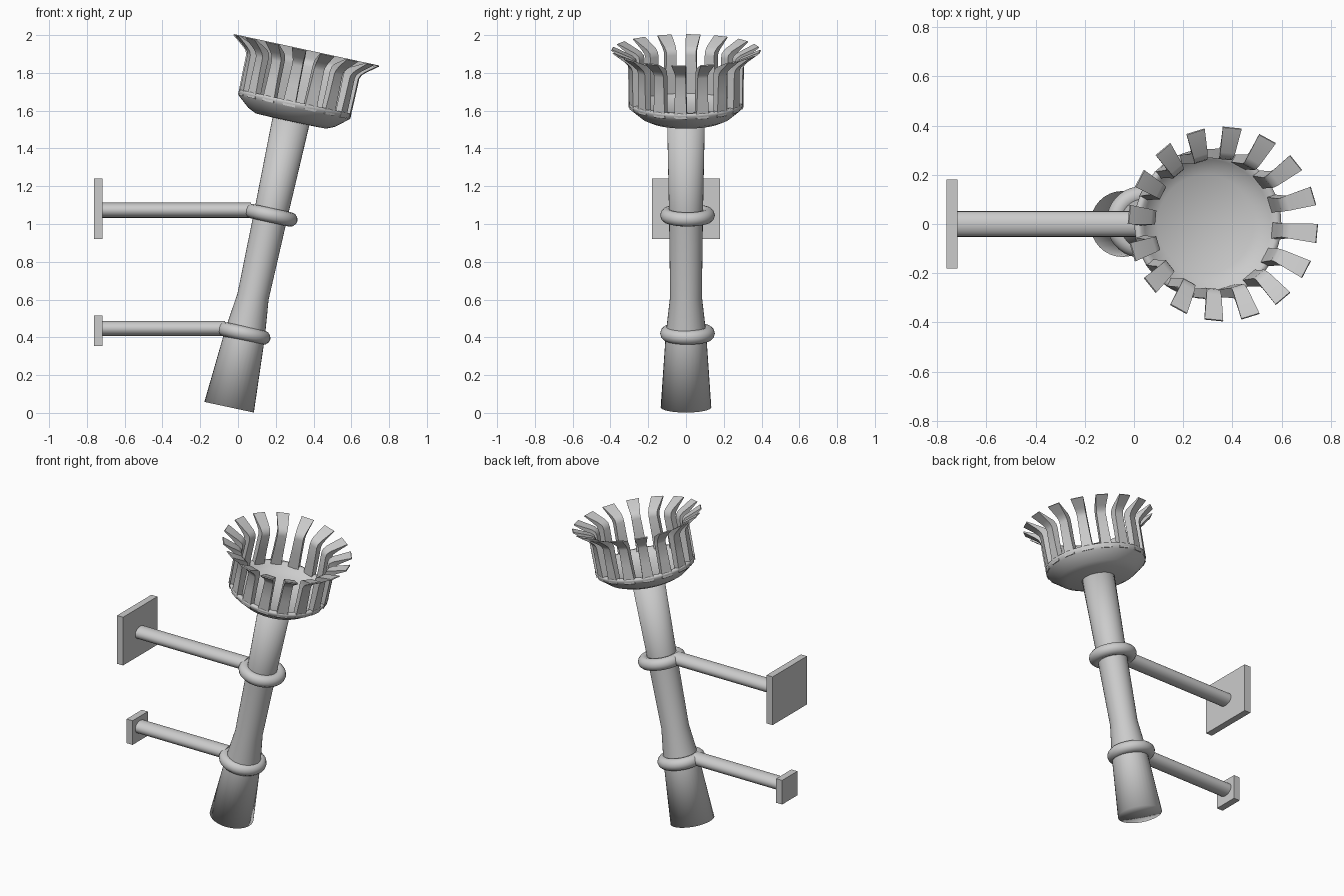
import bpy, bmesh, math
from mathutils import Matrix, Vector

if "Cube" in bpy.data.objects:
    bpy.data.objects.remove(bpy.data.objects["Cube"])

TILT = math.radians(12.2)
# local frame of the leaning torch: z runs along the shaft
TORCH = Matrix.Translation((-0.047, 0, 0.03)) @ Matrix.Rotation(TILT, 4, 'Y')

METAL = bpy.data.materials.new("grey_metal")
METAL.diffuse_color = (0.6, 0.6, 0.6, 1)
METAL.use_nodes = True
METAL.node_tree.nodes["Principled BSDF"].inputs["Base Color"].default_value = METAL.diffuse_color


def finish(name, bm, matrix=Matrix(), angle=35):
    bmesh.ops.remove_doubles(bm, verts=bm.verts, dist=1e-5)
    bmesh.ops.recalc_face_normals(bm, faces=bm.faces)
    bm.transform(matrix)
    me = bpy.data.meshes.new(name)
    bm.to_mesh(me)
    bm.free()
    me.materials.append(METAL)
    for p in me.polygons:
        p.use_smooth = True
    me.set_sharp_from_angle(angle=math.radians(angle))
    ob = bpy.data.objects.new(name, me)
    bpy.context.collection.objects.link(ob)
    return ob


def lathe(profile, n=32, closed=False):
    """Revolve (radius, height) points around z."""
    bm = bmesh.new()
    rings = [[bm.verts.new((r * math.cos(2 * math.pi * i / n),
                            r * math.sin(2 * math.pi * i / n), z))
              for i in range(n)] for r, z in profile]
    pairs = list(zip(rings, rings[1:]))
    if closed:
        pairs.append((rings[-1], rings[0]))
    for a, b in pairs:
        for i in range(n):
            j = (i + 1) % n
            bm.faces.new((a[i], a[j], b[j], b[i]))
    return bm


# shaft with a flared grip, shaded smoothly around its lower end
bm = lathe([(0, 0), (0.134, 0), (0.107, 0.4), (0.084, 0.6),
            (0.09, 1.05), (0.1, 1.57), (0, 1.57)])
finish("shaft", bm, TORCH, 180)

# shallow bowl of the fire basket
bm = lathe([(0, 1.545), (0.19, 1.55), (0.235, 1.57), (0.295, 1.62), (0.305, 1.64),
            (0.303, 1.655), (0.28, 1.655), (0.262, 1.635), (0.2, 1.60), (0, 1.595)], 48)
finish("basket_bowl", bm, TORCH, 180)

# sixteen thick upright bars that flare outward to a thin tip
BAR = [  # outer radius, outer height, inner radius, inner height, half width
    (0.302, 1.625, 0.268, 1.625, 0.034), (0.304, 1.74, 0.266, 1.74, 0.030),
    (0.305, 1.845, 0.263, 1.85, 0.028), (0.314, 1.866, 0.268, 1.874, 0.028),
    (0.335, 1.886, 0.290, 1.893, 0.031), (0.394, 1.931, 0.390, 1.936, 0.039)]
bm = bmesh.new()
for k in range(16):
    turn = Matrix.Rotation(math.radians(-5.6 + 22.5 * k), 4, 'Z')
    sections = [[bm.verts.new(turn @ Vector(q)) for q in
                 ((ro, w, zo), (ro, -w, zo), (ri, -w, zi), (ri, w, zi))]
                for ro, zo, ri, zi, w in BAR]
    for a, b in zip(sections, sections[1:]):
        for i in range(4):
            j = (i + 1) % 4
            bm.faces.new((a[i], a[j], b[j], b[i]))
    bm.faces.new(sections[0])
    bm.faces.new(sections[-1])
finish("basket_bars", bm, TORCH, 50)

# two holders: ring around the shaft, arm, wall plate
for label, s, shift, arm_z, arm_end, plate_z, half in (
        ("upper", 1.04, 0.0, 1.073, 0.07, 1.08, (0.18, 0.16)),
        ("lower", 0.4, -0.008, 0.447, -0.07, 0.435, (0.08, 0.08))):
    tube = [(0.107 + 0.038 * math.cos(math.pi * i / 6),
             s + 0.038 * math.sin(math.pi * i / 6)) for i in range(12)]
    finish(label + "_ring", lathe(tube, 36, True),
           Matrix.Translation((shift, 0.008, 0)) @ TORCH, 60)

    length = arm_end + 0.73
    bm = lathe([(0, 0), (1, 0), (1, length), (0, length)], 24)
    finish(label + "_arm", bm, Matrix.Translation((-0.73, 0, arm_z))
           @ Matrix.Rotation(math.pi / 2, 4, 'Y')
           @ Matrix.Diagonal((0.04, 0.052, 1, 1)))

    bm = bmesh.new()
    bmesh.ops.create_cube(bm, size=1)
    finish(label + "_wall_plate", bm, Matrix.Translation((-0.74, 0, plate_z))
           @ Matrix.Diagonal((0.044, 2 * half[0], 2 * half[1], 1)))
